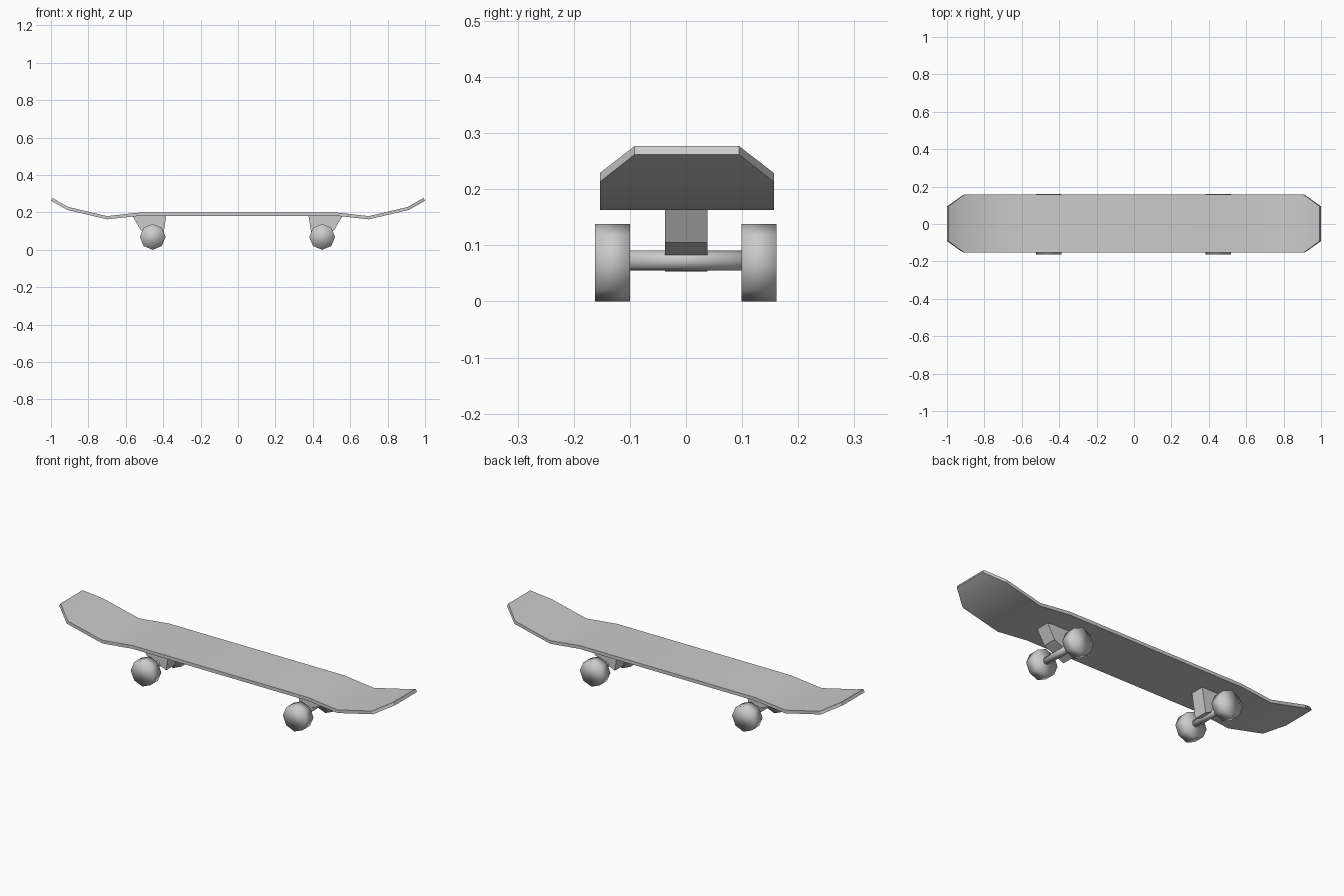
import bpy, bmesh
from math import pi, radians
from mathutils import Matrix

if "Cube" in bpy.data.objects:
    bpy.data.objects.remove(bpy.data.objects["Cube"])


def finish(name, bm):
    bmesh.ops.recalc_face_normals(bm, faces=bm.faces[:])
    mesh = bpy.data.meshes.new(name)
    bm.to_mesh(mesh)
    bm.free()
    obj = bpy.data.objects.new(name, mesh)
    bpy.context.collection.objects.link(obj)
    return obj


def cylinder(name, x, y, z, radius, length, caps=True):
    """Eight-sided, fully smooth cylinder lying along y."""
    bm = bmesh.new()
    bmesh.ops.create_cone(bm, cap_ends=caps, segments=8, radius1=radius,
                          radius2=radius, depth=length,
                          matrix=Matrix.Translation((x, y, z)) @ Matrix.Rotation(pi / 2, 4, 'X'))
    for f in bm.faces:
        f.smooth = True
    return finish(name, bm)


def extrude_profile(name, profile, y0, y1):
    """Closed xz profile pushed along y."""
    bm = bmesh.new()
    face = bm.faces.new([bm.verts.new((x, y0, z)) for x, z in profile])
    ext = bmesh.ops.extrude_face_region(bm, geom=[face])
    bmesh.ops.translate(bm, vec=(0, y1 - y0, 0),
                        verts=[v for v in ext['geom'] if isinstance(v, bmesh.types.BMVert)])
    return finish(name, bm)


# Deck: cross-sections from centre to tip (top x, top z, bottom x, bottom z, half width)
half = [(0.52, 0.200, 0.522, 0.182, 0.155),
        (0.70, 0.180, 0.70, 0.163, 0.155),
        (0.907, 0.229, 0.912, 0.213, 0.155),
        (0.992, 0.277, 1.0, 0.262, 0.093)]
stations = [(-a, b, -c, d, w) for a, b, c, d, w in reversed(half)] + half
bm = bmesh.new()
rings = []
for tx, tz, bx, bz, w in stations:
    pts = [(tx, -w, tz), (tx, w, tz), (bx, w, bz), (bx, -w, bz)]
    rings.append([bm.verts.new((x, y + 0.0015, z)) for x, y, z in pts])
for a, b in zip(rings, rings[1:]):
    for i in range(4):
        j = (i + 1) % 4
        bm.faces.new((a[i], a[j], b[j], b[i]))
bm.faces.new(rings[0])
bm.faces.new(rings[-1])
deck = finish("deck", bm)
bpy.context.view_layer.objects.active = deck
deck.select_set(True)
bpy.ops.object.shade_smooth_by_angle(angle=radians(30))

# Trucks, axles and wheels, mirrored at both ends
hanger = [(0.110, 0.184), (0.064, 0.105), (-0.053, 0.053), (-0.073, 0.184)]
for side, end in ((-1, "tail"), (1, "nose")):
    cx = side * 0.453 - 0.003
    extrude_profile(end + "_truck", [(cx + side * x, z) for x, z in hanger], -0.037, 0.038)
    cylinder(end + "_axle", cx, 0, 0.073, 0.018, 0.22)
    for s, label in ((-1, "front"), (1, "back")):
        cylinder(f"{end}_{label}_wheel", cx, s * 0.1305 - 0.0005, 0.069, 0.069, 0.063)
